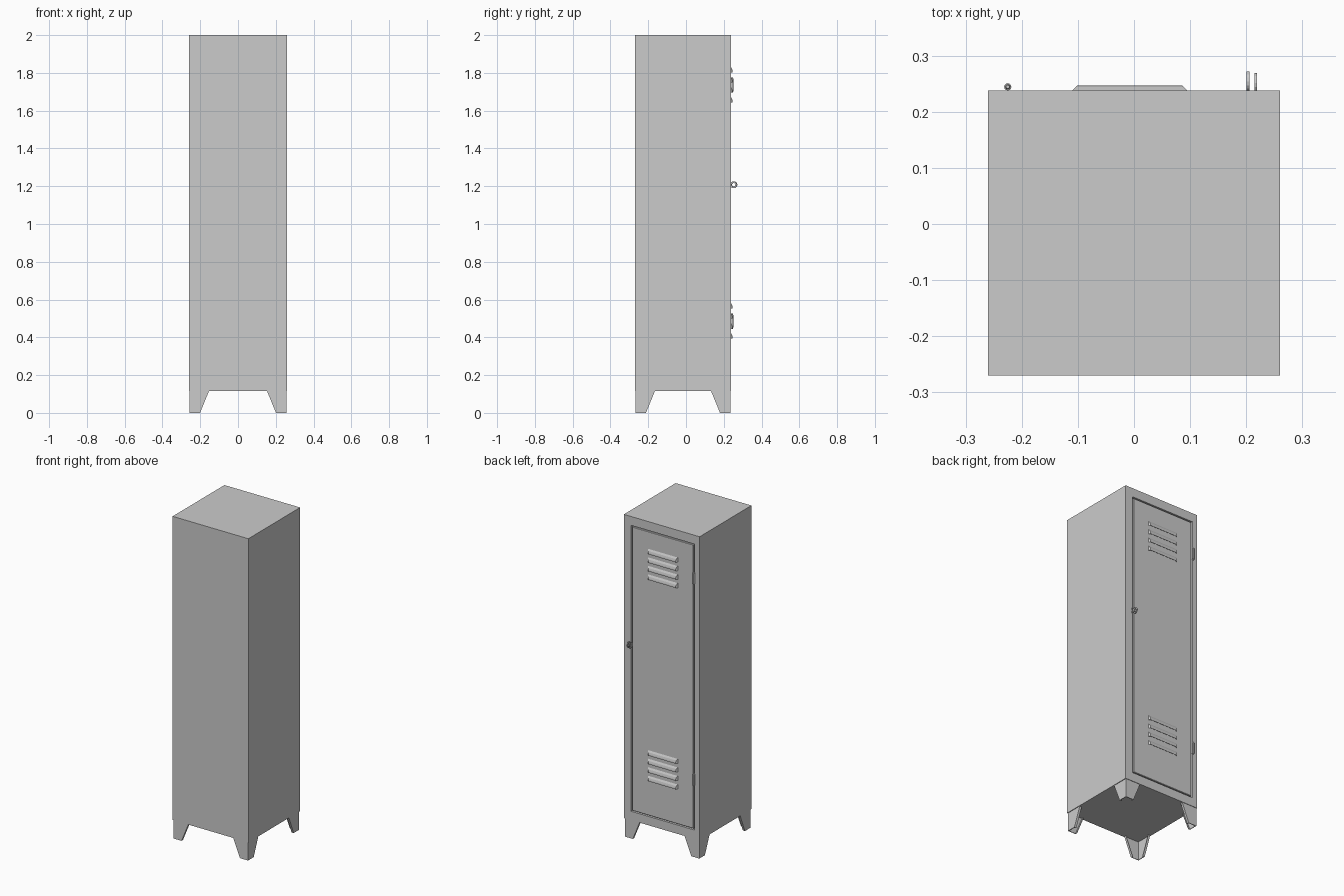
import bpy, bmesh
from math import sin, cos, pi

if "Cube" in bpy.data.objects:
    bpy.data.objects.remove(bpy.data.objects["Cube"])

X, Y0, Y1 = 0.26, -0.27, 0.238           # cabinet half width, front and back planes
DX0, DX1, DZ0, DZ1 = -0.225, 0.21, 0.17, 1.945   # door opening


def loft(name, rings, caps=True, closed=True, wrap=False):
    """Join equal-length point rings with quads."""
    bm = bmesh.new()
    vs = [[bm.verts.new(p) for p in r] for r in rings]
    n = len(rings[0])
    pairs = list(zip(vs, vs[1:])) + ([(vs[-1], vs[0])] if wrap else [])
    for a, b in pairs:
        for i in range(n if closed else n - 1):
            j = (i + 1) % n
            bm.faces.new((a[i], a[j], b[j], b[i]))
    if caps:
        bm.faces.new(vs[0])
        bm.faces.new(vs[-1])
    bmesh.ops.recalc_face_normals(bm, faces=bm.faces)
    me = bpy.data.meshes.new(name)
    bm.to_mesh(me)
    bm.free()
    ob = bpy.data.objects.new(name, me)
    bpy.context.collection.objects.link(ob)
    return ob


def rect(x0, x1, z0, z1, y):
    return [(x0, y, z0), (x1, y, z0), (x1, y, z1), (x0, y, z1)]


# Cabinet shell with a recessed door opening
loft("cabinet_body", [rect(-X, X, 0.115, 2.0, Y0), rect(-X, X, 0.115, 2.0, Y1),
                      rect(DX0, DX1, DZ0, DZ1, Y1), rect(DX0, DX1, DZ0, DZ1, Y1 - 0.02)])

# Door panel set into the opening with a narrow gap
g = 0.007
loft("door", [rect(DX0 + g, DX1 - g, DZ0 + g, DZ1 - g, Y1 - 0.02),
              rect(DX0 + g, DX1 - g, DZ0 + g, DZ1 - g, Y1 - 0.002),
              rect(DX0 + g + .002, DX1 - g - .002, DZ0 + g + .002, DZ1 - g - .002, Y1)])

# Vent louvres: hoods open at the bottom
cx = (DX0 + DX1) / 2
profile = [(0.009, 0.0), (0.009, 0.008), (0.006, 0.019), (0.0, 0.029)]
for label, base in (("upper", 1.643), ("lower", 0.393)):
    for k in range(4):
        z = base + k * 0.053
        rings = []
        for d, h in profile:
            w = 0.1025 - d
            rings.append([(cx - 0.1025, Y1, z + h), (cx - w, Y1 + d, z + h),
                          (cx + w, Y1 + d, z + h), (cx + 0.1025, Y1, z + h)])
        ob = loft(f"{label}_louvre_{k + 1}", rings, caps=False, closed=False)
        bm = bmesh.new()
        bm.from_mesh(ob.data)
        bmesh.ops.remove_doubles(bm, verts=bm.verts, dist=1e-5)
        bmesh.ops.dissolve_degenerate(bm, edges=bm.edges, dist=1e-5)
        for f in bm.faces:                       # outward means towards +y
            if f.normal.y < 0:
                f.normal_flip()
        bm.to_mesh(ob.data)
        bm.free()
        m = ob.modifiers.new("sheet", 'SOLIDIFY')
        m.thickness = 0.0015


def circle(x, y, z, r, n=12):
    return [(x + r * cos(2 * pi * i / n), y + r * sin(2 * pi * i / n), z) for i in range(n)]


# Hinge barrels with small pin ends
for label, zc in (("upper", 1.735), ("lower", 0.485)):
    stack = [(-.040, .003), (-.034, .0045), (-.034, .0065), (.034, .0065), (.034, .0045), (.040, .003)]
    ob = loft(f"{label}_hinge", [circle(DX0, 0.2445, zc + h, r) for h, r in stack])
    bpy.context.view_layer.objects.active = ob
    ob.select_set(True)
    bpy.ops.object.shade_smooth_by_angle()
    ob.select_set(False)

# Padlock staples: two upright plates with a round hole
for label, x, cy in (("door", 0.203, 0.254), ("frame", 0.217, 0.251)):
    def ring(dx, r, n=16):
        return [(x + dx, max(Y1 - 0.001, cy + r * cos(2 * pi * i / n)),
                 1.208 + r * sin(2 * pi * i / n)) for i in range(n)]
    t = 0.0025
    loft(f"{label}_lock_staple", [ring(-t, .018), ring(t, .018), ring(t, .010), ring(-t, .010)],
         caps=False, wrap=True)


# Tapered folded sheet legs, one per corner
def leg_ring(px, py, sx, sy, w, z, t=0.004, l=0.014):
    pts = [(0, 0), (w, 0), (w, l), (w - t, l), (w - t, t), (t, t),
           (t, w - t), (l, w - t), (l, w), (0, w)]
    return [(px - sx * a, py - sy * b, z) for a, b in pts]


for sx in (-1, 1):
    for sy, py, label in ((-1, Y0 + 0.003, "front"), (1, Y1 - 0.003, "back")):
        px = sx * (X - 0.004)
        loft(f"{label}_{'right' if sx > 0 else 'left'}_leg",
             [leg_ring(px, py, sx, sy, 0.055, 0.0), leg_ring(px, py, sx, sy, 0.103, 0.117)])
